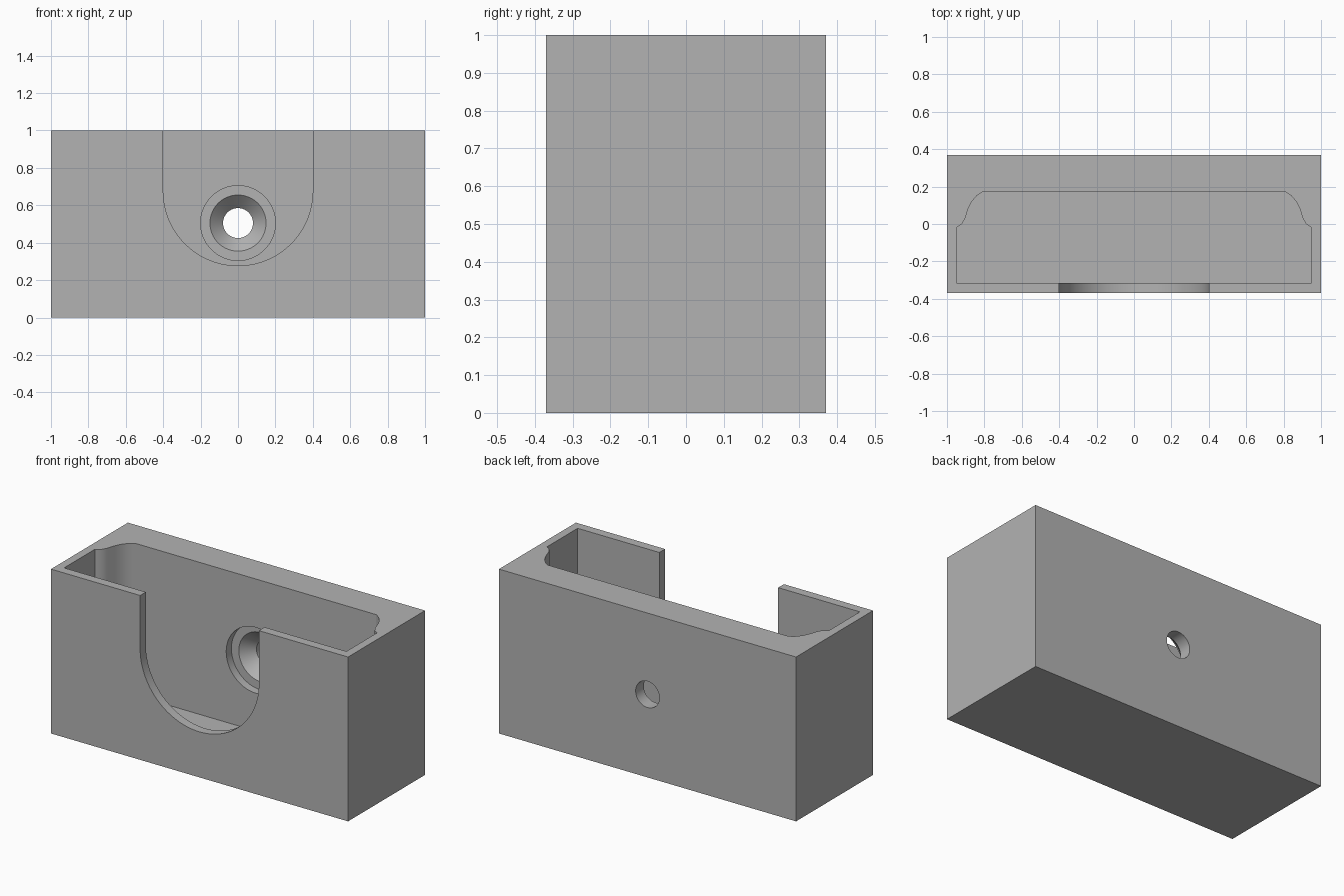
import bpy, bmesh, math
from mathutils import Matrix

if "Cube" in bpy.data.objects:
    bpy.data.objects.remove(bpy.data.objects["Cube"], do_unlink=True)

HALF_Y, WALL_BACK, FLOOR = 0.37, 0.172, 0.075

grey = bpy.data.materials.new("mid_grey")
grey.use_nodes = True
colour = (0.45, 0.45, 0.45, 1)
grey.diffuse_color = colour
grey.node_tree.nodes["Principled BSDF"].inputs["Base Color"].default_value = colour


def prism(name, outline, low, high, upright=False):
    """Extrude an outline along z, or along y when upright (outline in x, z)."""
    bm = bmesh.new()
    rings = []
    for level in (low, high):
        rings.append([bm.verts.new((a, level, b) if upright else (a, b, level))
                      for a, b in outline])
    n = len(outline)
    bm.faces.new(rings[0])
    bm.faces.new(rings[1])
    for i in range(n):
        j = (i + 1) % n
        bm.faces.new((rings[0][i], rings[0][j], rings[1][j], rings[1][i]))
    return finish(name, bm)


def lathe(name, profile, height, steps=64):
    """Spin (radius, y) points about the y axis at the given height."""
    bm = bmesh.new()
    rings = [[bm.verts.new((r * math.cos(2 * math.pi * k / steps), y,
                            height + r * math.sin(2 * math.pi * k / steps)))
              for k in range(steps)] for r, y in profile]
    bm.faces.new(rings[0])
    bm.faces.new(rings[-1])
    for a, b in zip(rings, rings[1:]):
        for k in range(steps):
            m = (k + 1) % steps
            bm.faces.new((a[k], a[m], b[m], b[k]))
    return finish(name, bm)


def finish(name, bm):
    bmesh.ops.recalc_face_normals(bm, faces=bm.faces)
    mesh = bpy.data.meshes.new(name)
    bm.to_mesh(mesh)
    bm.free()
    mesh.materials.append(grey)
    obj = bpy.data.objects.new(name, mesh)
    bpy.context.collection.objects.link(obj)
    return obj


# Outer block
holder = prism("wall_holder", [(-1, -HALF_Y), (1, -HALF_Y), (1, HALF_Y), (-1, HALF_Y)], 0, 1)

# Open-topped pocket with S-curved rear corners
side = [(0.95, -0.315), (0.95, -0.02), (0.92, 0.0), (0.903, 0.03), (0.887, 0.08),
        (0.867, 0.12), (0.84, 0.152), (0.81, WALL_BACK)]
pocket = prism("pocket_cutter", side + [(-x, y) for x, y in reversed(side)], FLOOR, 1.2)

# Round-bottomed slot in the front wall
arc = [(0.4 * math.cos(math.pi * k / 48), 0.677 - 0.4 * math.sin(math.pi * k / 48))
       for k in range(49)]
slot = prism("slot_cutter", arc + [(-0.4, 1.2), (0.4, 1.2)], -0.6, -0.2, upright=True)

# Countersunk screw hole in the rear wall
screw = lathe("screw_hole_cutter", [(0.2, 0.1), (0.2, 0.222), (0.15, 0.222),
                                    (0.08, 0.292), (0.08, 0.5)], 0.505)

# Cut the block, then drop the cutters
for cutter in (pocket, slot, screw):
    mod = holder.modifiers.new(cutter.name, 'BOOLEAN')
    mod.object = cutter
    mod.operation = 'DIFFERENCE'
    mod.solver = 'EXACT'
bpy.context.view_layer.objects.active = holder
holder.select_set(True)
for mod in list(holder.modifiers):
    bpy.ops.object.modifier_apply(modifier=mod.name)
for cutter in (pocket, slot, screw):
    bpy.data.objects.remove(cutter, do_unlink=True)

bpy.ops.object.shade_smooth_by_angle(angle=math.radians(30))
